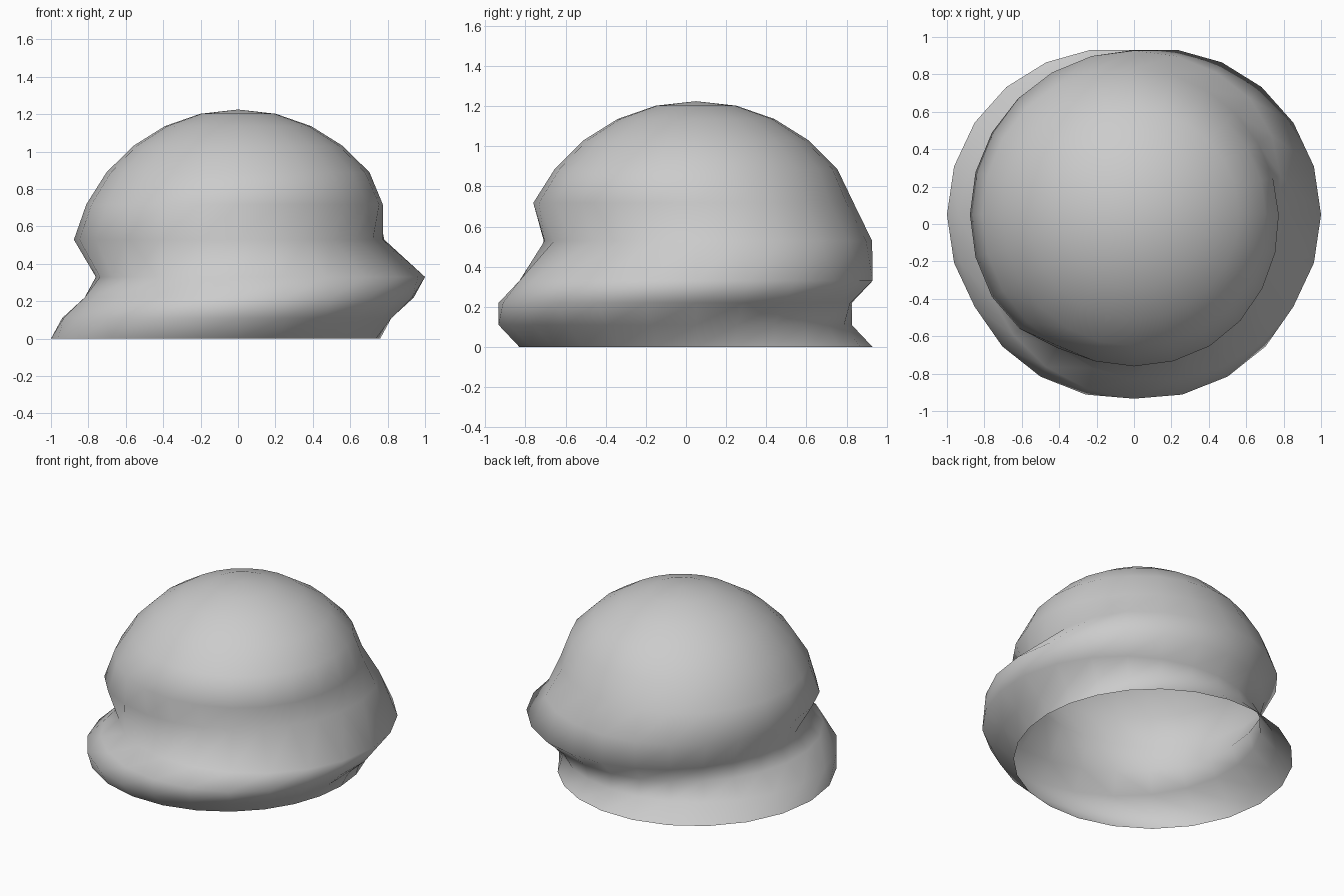
import bpy, bmesh
from math import cos, sin, pi, radians

if "Cube" in bpy.data.objects:
    bpy.data.objects.remove(bpy.data.objects["Cube"])

SIDES = 24          # vertices per ring
CY = 0.05           # axis offset in y
R, H0 = 0.90, 0.33  # dome radius and height where the dome starts

# Each ring: height, base radius, wave size, peak direction (deg), grooves only
rings = []
# Skirt: a ridge that climbs half a turn from the left, over the front, to the right
for k in range(4):
    rings.append((0.11 * k, 0.88, 0.12, 180 + 60 * k, False))
# Dome: hemisphere rings, the groove above the ridge fades out on the first two
fade = {1: (0.16, 130), 2: (0.045, 215)}
for i in range(1, 7):
    a = i * pi / 14
    amp, peak = fade.get(i, (0, 0))
    rings.append((H0 + 0.895 * sin(a), R * cos(a), amp, peak, True))

bm = bmesh.new()
loops = []
for z, base, amp, peak, groove in rings:
    loop = []
    for s in range(SIDES):
        t = 2 * pi * s / SIDES
        wave = amp * cos(t - radians(peak))
        r = base + (min(0, wave) if groove else wave)
        loop.append(bm.verts.new((r * cos(t), CY + r * sin(t), z)))
    loops.append(loop)

# Skin between rings, then close the crown; the underside stays open
for lo, hi in zip(loops, loops[1:]):
    for s in range(SIDES):
        n = (s + 1) % SIDES
        bm.faces.new((lo[s], lo[n], hi[n], hi[s]))
tip = bm.verts.new((0, CY, H0 + 0.895))
for s in range(SIDES):
    bm.faces.new((loops[-1][s], loops[-1][(s + 1) % SIDES], tip))
for f in bm.faces:
    f.smooth = True

mesh = bpy.data.meshes.new("swirled_dome")
bm.to_mesh(mesh)
bm.free()
bpy.context.collection.objects.link(bpy.data.objects.new("swirled_dome", mesh))
